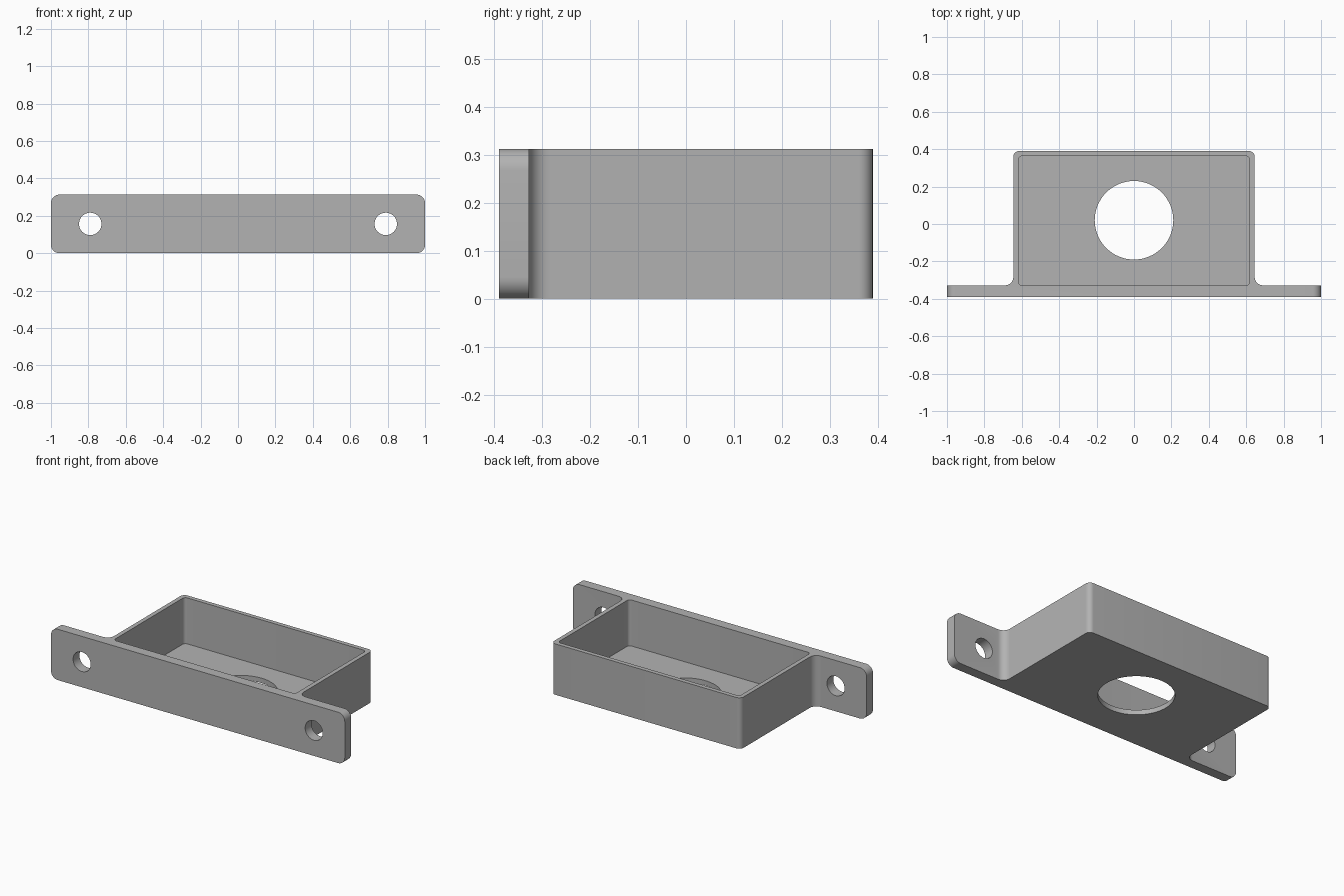
import bpy, bmesh, math
from mathutils import Vector

if "Cube" in bpy.data.objects:
    bpy.data.objects.remove(bpy.data.objects["Cube"])

H = 0.313        # overall height
FLOOR = 0.03     # tray floor thickness
PLATE_Y = -0.328 # rear face of the mounting plate


def rounded(points, seg=8):
    """Outline from (x, y, radius) corners, each turned into an arc of that radius."""
    out = []
    n = len(points)
    for i, (x, y, r) in enumerate(points):
        p = Vector((x, y))
        if r == 0:
            out.append(p)
            continue
        a = (Vector(points[i - 1][:2]) - p).normalized()
        b = (Vector(points[(i + 1) % n][:2]) - p).normalized()
        c = p + (a + b) * r
        for k in range(seg + 1):
            t = k / seg * math.pi / 2
            out.append(c - b * r * math.cos(t) - a * r * math.sin(t))
    return out


def prism(name, outline, z0, z1):
    """Extrude a flat outline between two heights."""
    bm = bmesh.new()
    face = bm.faces.new([bm.verts.new((p.x, p.y, z0)) for p in outline])
    ext = bmesh.ops.extrude_face_region(bm, geom=[face])
    bmesh.ops.translate(bm, vec=(0, 0, z1 - z0),
                        verts=[v for v in ext["geom"] if isinstance(v, bmesh.types.BMVert)])
    bmesh.ops.recalc_face_normals(bm, faces=bm.faces)
    mesh = bpy.data.meshes.new(name)
    bm.to_mesh(mesh)
    bm.free()
    ob = bpy.data.objects.new(name, mesh)
    bpy.context.collection.objects.link(ob)
    return ob


def cylinder(name, r, depth, loc, rot=(0, 0, 0), n=48):
    bpy.ops.mesh.primitive_cylinder_add(vertices=n, radius=r, depth=depth,
                                        location=loc, rotation=rot)
    bpy.context.object.name = name
    return bpy.context.object


# Tray and mounting plate as one filleted outline
half = [(1, -0.39, 0), (1, PLATE_Y, 0), (0.645, PLATE_Y, 0.045), (0.645, 0.39, 0.03)]
body = prism("bracket_tray",
             rounded(half + [(-x, y, r) for x, y, r in reversed(half)]), 0, H)

# Rounded corners on the plate ends
bm = bmesh.new()
bm.from_mesh(body.data)
ends = [e for e in bm.edges if all(abs(v.co.x) > 0.99 for v in e.verts)
        and abs(e.verts[0].co.y - e.verts[1].co.y) > 0.01]
bmesh.ops.bevel(bm, geom=ends, offset=0.045, segments=8, profile=0.5, affect='EDGES')
bm.to_mesh(body.data)
bm.free()

# Cavity, floor opening and screw holes
cavity = [(0.618, -0.328, 0.02), (0.618, 0.363, 0.02),
          (-0.618, 0.363, 0.02), (-0.618, -0.328, 0.02)]
cutters = [prism("cavity_cutter", rounded(cavity), FLOOR, H + 0.1),
           cylinder("floor_cutter", 0.21, 0.2, (0, 0.02, 0), n=64)]
for s in (-1, 1):
    cutters.append(cylinder("screw_cutter", 0.06, 0.2, (s * 0.79, -0.36, H / 2),
                            (math.pi / 2, 0, 0)))
for c in cutters:
    m = body.modifiers.new(c.name, 'BOOLEAN')
    m.operation, m.solver, m.object = 'DIFFERENCE', 'EXACT', c

# Bake the cuts and remove the cutters
bpy.context.view_layer.update()
dg = bpy.context.evaluated_depsgraph_get()
cut = bpy.data.meshes.new_from_object(body.evaluated_get(dg))
body.modifiers.clear()
body.data = cut
for c in cutters:
    bpy.data.objects.remove(c)

# Plain grey finish
grey = bpy.data.materials.new("plain_grey")
grey.diffuse_color = (0.45, 0.45, 0.45, 1)
grey.use_nodes = True
grey.node_tree.nodes["Principled BSDF"].inputs["Base Color"].default_value = grey.diffuse_color
body.data.materials.clear()
body.data.materials.append(grey)

bpy.ops.object.select_all(action='DESELECT')
body.select_set(True)
bpy.context.view_layer.objects.active = body
bpy.ops.object.shade_smooth_by_angle(angle=math.radians(30))
